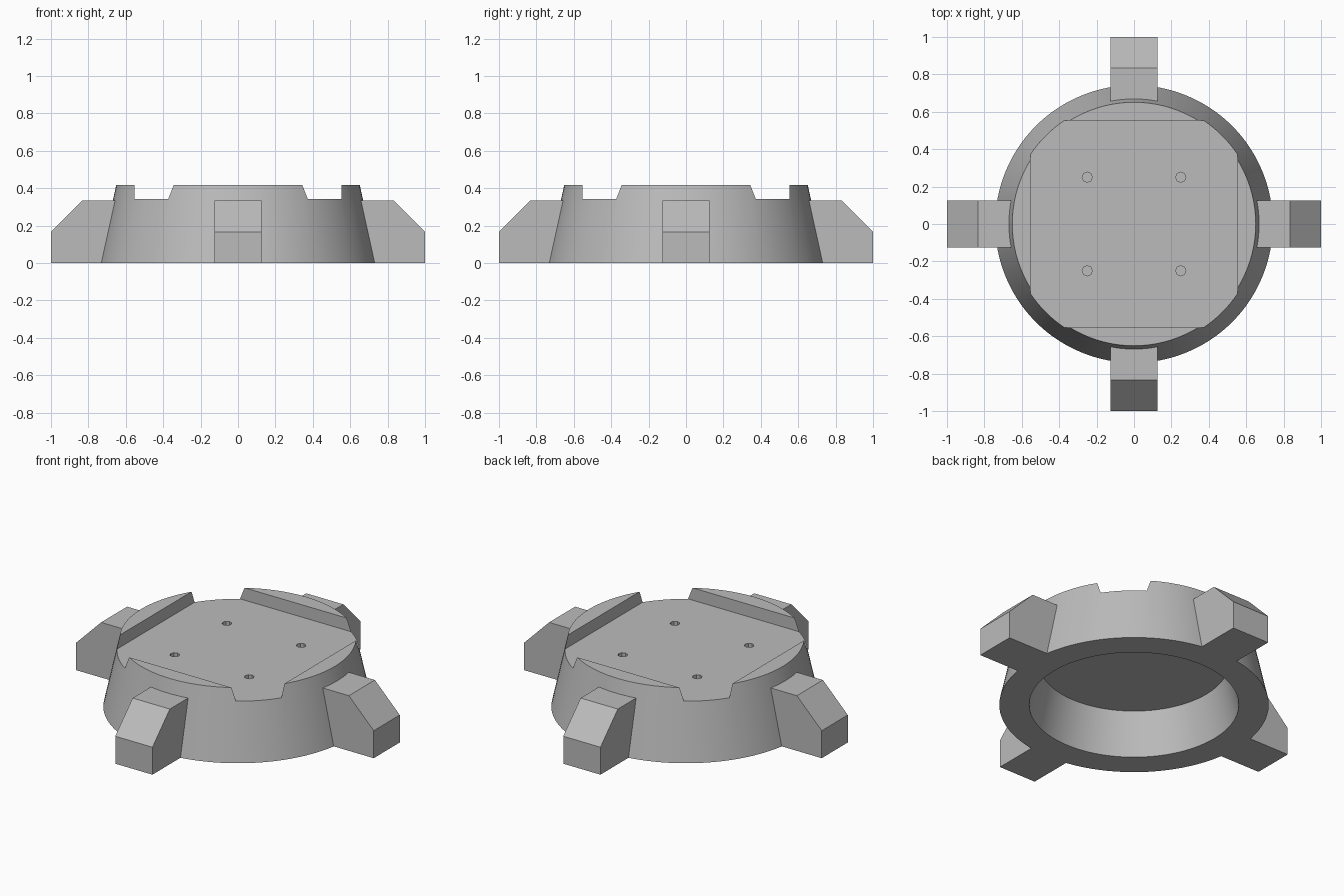
import bpy, bmesh, math
from mathutils import Matrix

cube = bpy.data.objects.get("Cube")
if cube:
    bpy.data.objects.remove(cube, do_unlink=True)

grey = bpy.data.materials.new("plain grey")
grey.use_nodes = True
colour = (0.5, 0.5, 0.5, 1)
grey.diffuse_color = colour
grey.node_tree.nodes["Principled BSDF"].inputs["Base Color"].default_value = colour

SIDES = 100
HEIGHT, FLOOR, CEILING = 0.417, 0.342, 0.26


def make_object(name, bm):
    bmesh.ops.recalc_face_normals(bm, faces=bm.faces)
    mesh = bpy.data.meshes.new(name)
    bm.to_mesh(mesh)
    bm.free()
    mesh.materials.append(grey)
    obj = bpy.data.objects.new(name, mesh)
    bpy.context.collection.objects.link(obj)
    return obj


def cone(bm, r1, r2, z1, z2, sides=SIDES, x=0, y=0):
    bmesh.ops.create_cone(bm, cap_ends=True, segments=sides, radius1=r1, radius2=r2,
                          depth=z2 - z1, matrix=Matrix.Translation((x, y, (z1 + z2) / 2)))


def combine(target, other, operation):
    mod = target.modifiers.new(other.name, 'BOOLEAN')
    mod.operation = operation
    mod.solver = 'EXACT'
    mod.object = other
    bpy.context.view_layer.objects.active = target
    bpy.ops.object.modifier_apply(modifier=mod.name)
    bpy.data.objects.remove(other, do_unlink=True)


# Tapered round body
bm = bmesh.new()
cone(bm, 0.742, 0.651, 0, HEIGHT)
body = make_object("tapered_body", bm)

# Four chamfered feet, rooted inside the wall
profile = [(0.62, 0), (1, 0), (1, 0.167), (0.833, 0.335), (0.62, 0.335)]
for i in range(4):
    bm = bmesh.new()
    face = bm.faces.new([bm.verts.new((x, -0.125, z)) for x, z in profile])
    side = bmesh.ops.extrude_face_region(bm, geom=[face])["geom"]
    bmesh.ops.translate(bm, vec=(0, 0.25, 0),
                        verts=[v for v in side if isinstance(v, bmesh.types.BMVert)])
    bmesh.ops.rotate(bm, verts=bm.verts, matrix=Matrix.Rotation(i * math.pi / 2, 3, 'Z'))
    combine(body, make_object("foot", bm), 'UNION')

# Tapered hollow underneath, extended below the base for a clean cut
bm = bmesh.new()
taper = (0.577 - 0.52) / CEILING
cone(bm, 0.577 + taper * 0.1, 0.52, -0.1, CEILING)
combine(body, make_object("hollow", bm), 'DIFFERENCE')

# Square recess in the top, open at its corners
bm = bmesh.new()
bmesh.ops.create_cube(bm, size=1, matrix=Matrix.Translation((0, 0, FLOOR + 0.1))
                      @ Matrix.Diagonal((1.106, 1.106, 0.2, 1)))
combine(body, make_object("square_recess", bm), 'DIFFERENCE')

# Four blind screw holes
bm = bmesh.new()
for x in (-0.25, 0.25):
    for y in (-0.25, 0.25):
        cone(bm, 0.027, 0.027, FLOOR - 0.05, FLOOR + 0.05, 8, x, y)
combine(body, make_object("screw_holes", bm), 'DIFFERENCE')

# Smooth round walls with crisp edges
bpy.ops.object.select_all(action='DESELECT')
body.select_set(True)
bpy.context.view_layer.objects.active = body
bpy.ops.object.shade_smooth_by_angle(angle=math.radians(20))
body.name = "round_base"
